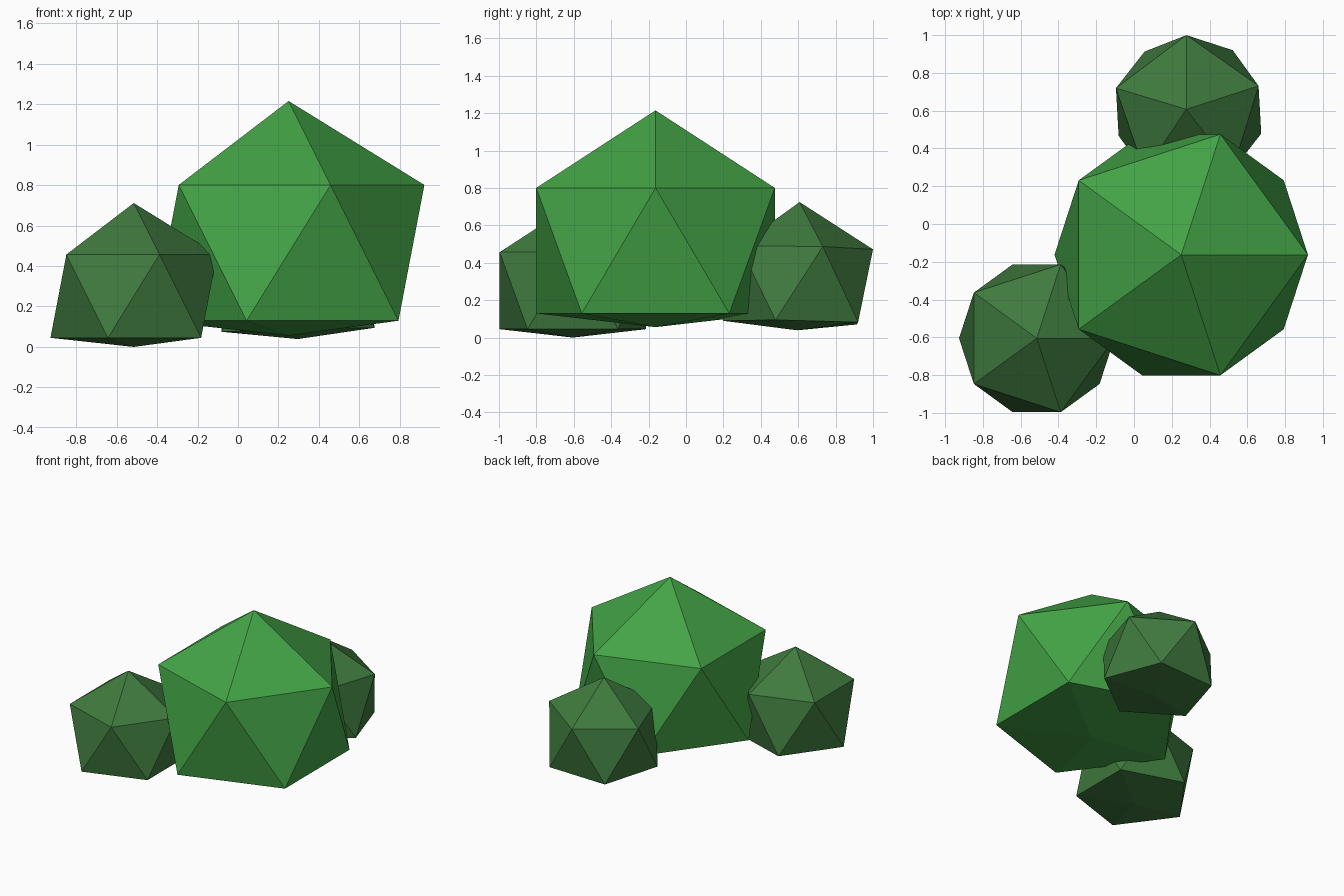
import bpy

cube = bpy.data.objects.get("Cube")
if cube:
    bpy.data.objects.remove(cube, do_unlink=True)


def make_material(name, rgb):
    mat = bpy.data.materials.new(name)
    mat.use_nodes = True
    color = (*rgb, 1.0)
    mat.diffuse_color = color
    mat.node_tree.nodes["Principled BSDF"].inputs["Base Color"].default_value = color
    return mat


def make_bush(name, radius, center, mat, rotation=(0, 0, 0)):
    # Low-poly ball whose lowest point is pushed up to sit flatter on the ground
    bpy.ops.mesh.primitive_ico_sphere_add(
        subdivisions=1, radius=radius, location=center, rotation=rotation)
    bush = bpy.context.object
    bush.name = bush.data.name = name
    lowest = min(bush.data.vertices, key=lambda v: v.co.z)
    lowest.co.z *= 0.545
    bush.data.materials.append(mat)
    bpy.ops.object.shade_flat()
    return bush


bright_green = make_material("bright leaf green", (0.056, 0.366, 0.061))
dark_green = make_material("dark leaf green", (0.050, 0.195, 0.048))

# Large bush with two smaller ones pushed into its sides
make_bush("large_bush", 0.75, (0.25, -0.163, 0.465), bright_green)
make_bush("front_right_bush", 0.46, (-0.515, -0.605, 0.251), dark_green)
make_bush("back_bush", 0.444, (0.289, 0.599, 0.281), dark_green, (-0.026, -0.019, 0.33))
